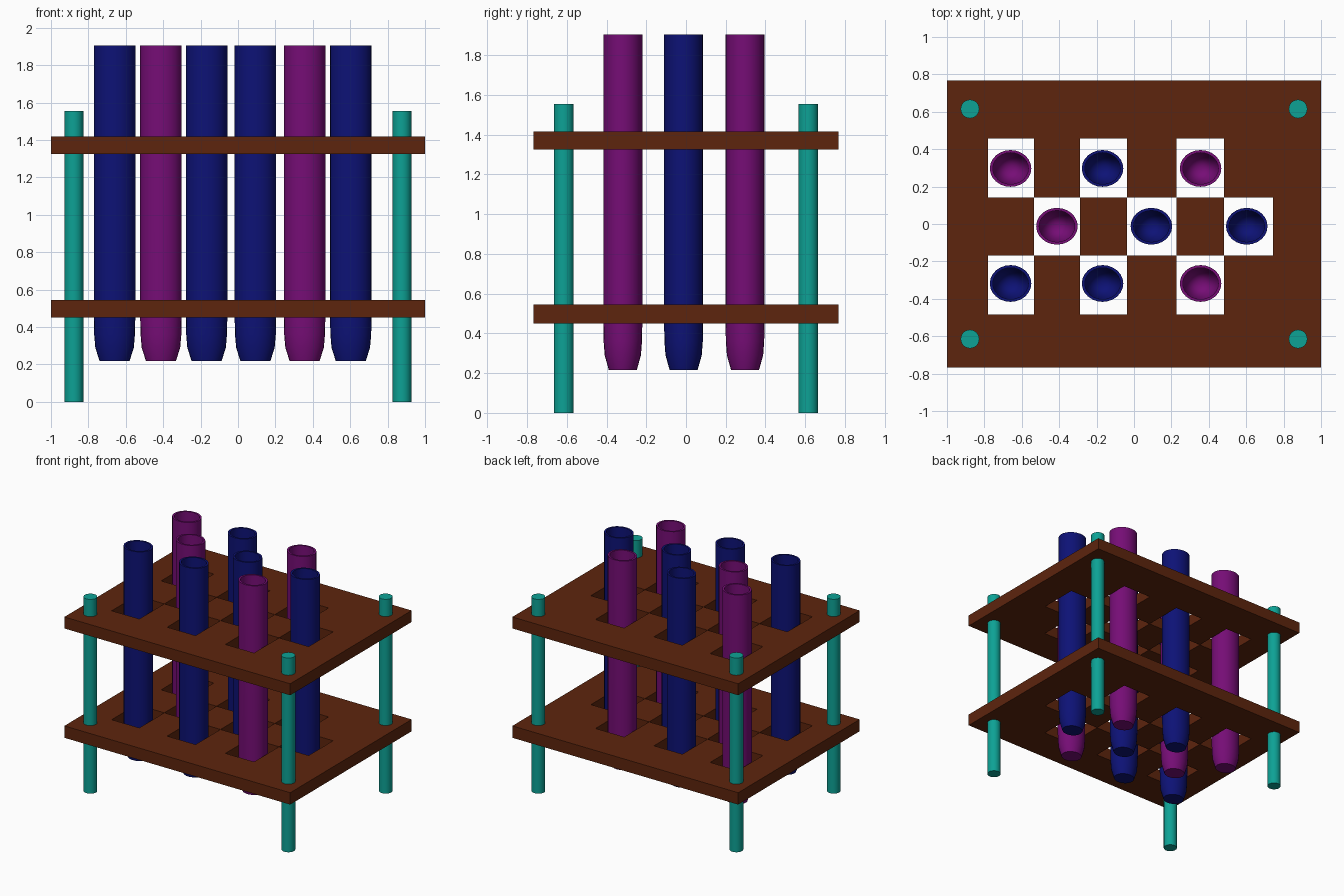
import bpy, bmesh, math

if "Cube" in bpy.data.objects:
    bpy.data.objects.remove(bpy.data.objects["Cube"])


def material(name, rgb):
    m = bpy.data.materials.new(name)
    m.diffuse_color = (*rgb, 1)
    m.use_nodes = True
    m.node_tree.nodes["Principled BSDF"].inputs["Base Color"].default_value = m.diffuse_color
    return m


BROWN = material("brown", (0.11, 0.018, 0.004))
NAVY = material("navy", (0.004, 0.006, 0.18))
PURPLE = material("purple", (0.18, 0.004, 0.18))
TEAL = material("teal", (0.004, 0.36, 0.30))


def add_object(name, bm, mat, smooth=False):
    me = bpy.data.meshes.new(name)
    bm.to_mesh(me)
    bm.free()
    me.materials.append(mat)
    ob = bpy.data.objects.new(name, me)
    bpy.context.collection.objects.link(ob)
    if smooth:
        bpy.ops.object.select_all(action='DESELECT')
        ob.select_set(True)
        bpy.context.view_layer.objects.active = ob
        bpy.ops.object.shade_smooth_by_angle(angle=math.radians(30))
    return ob


def lathe(name, profile, x, y, mat, sides, squash=1.0):
    """Spin an (r, z) profile that starts and ends on the axis."""
    bm = bmesh.new()
    rings = []
    for r, z in profile:
        if r == 0:
            rings.append([bm.verts.new((x, y, z))] * sides)
        else:
            rings.append([bm.verts.new((x + r * math.cos(a), y + r * squash * math.sin(a), z))
                          for a in (2 * math.pi * i / sides for i in range(sides))])
    for lo, hi in zip(rings, rings[1:]):
        for i in range(sides):
            j = (i + 1) % sides
            bm.faces.new(list(dict.fromkeys((lo[i], lo[j], hi[j], hi[i]))))
    return add_object(name, bm, mat, True)


# plate layout: a grid of cells, with square holes left open in a checker pattern
XS = [-1, -0.78, -0.535, -0.289, -0.037, 0.227, 0.481, 0.743, 1]
YS = [-0.768, -0.484, -0.168, 0.142, 0.458, 0.768]
HOLES = {(c, r) for r in (1, 3) for c in (1, 3, 5)} | {(c, 2) for c in (2, 4, 6)}


def solid(c, r):
    return 0 <= c < len(XS) - 1 and 0 <= r < len(YS) - 1 and (c, r) not in HOLES


def plate(name, z0, z1):
    bm = bmesh.new()

    def face(*pts):
        bm.faces.new([bm.verts.new(p) for p in pts])

    for c in range(len(XS) - 1):
        for r in range(len(YS) - 1):
            if not solid(c, r):
                continue
            q = [(XS[c], YS[r]), (XS[c + 1], YS[r]), (XS[c + 1], YS[r + 1]), (XS[c], YS[r + 1])]
            face(*[(*p, z1) for p in q])
            face(*[(*p, z0) for p in reversed(q)])
            for i, (dc, dr) in enumerate(((0, -1), (1, 0), (0, 1), (-1, 0))):
                if not solid(c + dc, r + dr):
                    a, b = q[i], q[(i + 1) % 4]
                    face((*a, z0), (*b, z0), (*b, z1), (*a, z1))
    bmesh.ops.remove_doubles(bm, verts=bm.verts, dist=1e-5)
    add_object(name, bm, BROWN)


plate("lower_plate", 0.45, 0.545)
plate("upper_plate", 1.325, 1.417)

# four corner posts
for sx in (-1, 1):
    for sy in (-1, 1):
        lathe("corner_post", [(0, 0), (0.05, 0), (0.05, 1.555), (0, 1.555)],
              0.877 * sx, 0.615 * sy, TEAL, 24)

# open tubes with tapered feet and a hollow inside
TUBE = [(0, 0.217), (0.08, 0.217), (0.103, 0.29), (0.109, 0.36), (0.111, 0.45),
        (0.111, 1.904), (0.095, 1.904), (0.093, 0.45), (0, 0.24)]
ROWS = [(0.297, [(-0.66, PURPLE), (-0.168, NAVY), (0.356, PURPLE)]),
        (-0.012, [(-0.412, PURPLE), (0.093, NAVY), (0.603, NAVY)]),
        (-0.318, [(-0.66, NAVY), (-0.168, NAVY), (0.356, PURPLE)])]
for y, tubes in ROWS:
    for x, mat in tubes:
        lathe("test_tube", TUBE, x, y, mat, 24, 0.885)
